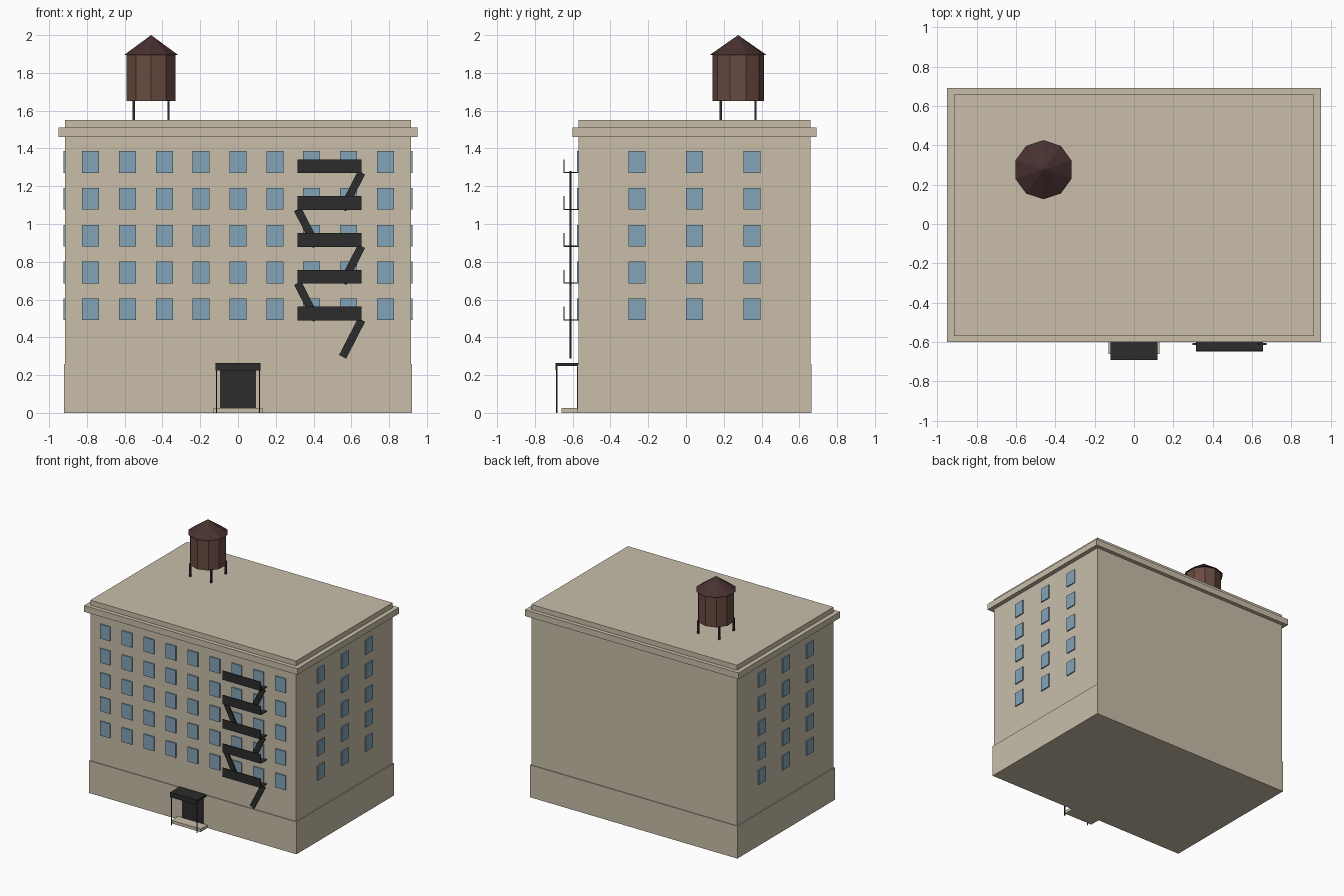
import bpy
import bmesh
import math
from mathutils import Matrix, Vector

cube = bpy.data.objects.get("Cube")
if cube:
    bpy.data.objects.remove(cube, do_unlink=True)


def material(name, rgb):
    m = bpy.data.materials.new(name)
    m.use_nodes = True
    m.diffuse_color = (*rgb, 1)
    m.node_tree.nodes["Principled BSDF"].inputs["Base Color"].default_value = (*rgb, 1)
    return m


stone = material("beige stone", (0.58, 0.515, 0.40))
glass = material("blue glass", (0.225, 0.37, 0.475))
iron = material("dark iron", (0.025, 0.025, 0.025))
wood = material("brown wood", (0.14, 0.07, 0.052))
shingle = material("dark brown roofing", (0.065, 0.031, 0.03))


def finish(name, bm, mat):
    mesh = bpy.data.meshes.new(name)
    bm.to_mesh(mesh)
    bm.free()
    mesh.materials.append(mat)
    obj = bpy.data.objects.new(name, mesh)
    bpy.context.collection.objects.link(obj)
    return obj


def boxes(name, mat, items):
    """Each item is (centre, size) or (centre, size, turn about y)."""
    bm = bmesh.new()
    for centre, size, *turn in items:
        matrix = Matrix.Translation(centre)
        if turn:
            matrix = matrix @ Matrix.Rotation(turn[0], 4, "Y")
        bmesh.ops.create_cube(bm, size=1, matrix=matrix @ Matrix.Diagonal((*size, 1)))
    return finish(name, bm, mat)


def cone(name, mat, centre, r1, r2, z0, z1, sides):
    bm = bmesh.new()
    bmesh.ops.create_cone(bm, cap_ends=True, segments=sides, radius1=r1, radius2=r2,
                          depth=z1 - z0,
                          matrix=Matrix.Translation((*centre, (z0 + z1) / 2)))
    return finish(name, bm, mat)


# Main block, stacked from the ground up
MID = 0.045
WX, WY = 0.915, 0.613
FRONT = MID - WY


def layer(name, hx, hy, z0, z1):
    boxes(name, stone, [((0, MID, (z0 + z1) / 2), (2 * hx, 2 * hy, z1 - z0))])


layer("ground_floor", WX + 0.007, WY + 0.006, 0, 0.26)
layer("upper_walls", WX, WY, 0.26, 1.46)
layer("cornice", WX + 0.035, WY + 0.032, 1.46, 1.51)
layer("parapet_roof", WX, WY, 1.51, 1.55)

# Windows on the front and both ends
FLOOR = 0.195
rows = [0.548 + FLOOR * i for i in range(5)]
boxes("front_windows", glass,
      [((FLOOR * c, FRONT, z), (0.09, 0.019, 0.115)) for c in range(-4, 5) for z in rows])
boxes("end_windows", glass,
      [((s * WX, MID + 0.305 * c, z), (0.019, 0.09, 0.115))
       for s in (-1, 1) for c in (-1, 0, 1) for z in rows])

# Fire escape: thin decks, front guard panels and alternating flights
decks = [0.492 + FLOOR * i for i in range(5)]
ESC_X, ESC_Y, ESC_W = 0.485, -0.645, 0.34
boxes("fire_escape_decks", iron,
      [((ESC_X, (ESC_Y + FRONT) / 2, z), (ESC_W, FRONT - ESC_Y, 0.006)) for z in decks])
boxes("fire_escape_guards", iron,
      [((ESC_X, ESC_Y, z + 0.034), (ESC_W, 0.006, 0.072)) for z in decks])
flights = []
for i, z in enumerate(decks):
    side = 1 if i % 2 == 0 else -1
    run = Vector((side * 0.1, 0, FLOOR))
    flights.append(((ESC_X + side * 0.119, -0.611, z - FLOOR / 2),
                    (0.042, 0.01, run.length), math.atan2(run.x, run.z)))
boxes("fire_escape_flights", iron, flights)

# Entrance: step, door, canopy and its posts
boxes("entrance_step", stone, [((0, -0.615, 0.0125), (0.26, 0.09, 0.025))])
boxes("entrance_door", iron, [((0, FRONT - 0.006, 0.135), (0.19, 0.008, 0.22))])
boxes("entrance_canopy", iron, [((0, -0.63, 0.257), (0.24, 0.12, 0.015)),
                                ((0, -0.6865, 0.245), (0.24, 0.007, 0.04))])
boxes("canopy_posts", iron,
      [((s * 0.114, -0.684, 0.125), (0.006, 0.006, 0.25)) for s in (-1, 1)])

# Rooftop water tank
TANK = (-0.46, 0.276)
cone("tank_barrel", wood, TANK, 0.136, 0.136, 1.65, 1.895, 10)
cone("tank_roof", shingle, TANK, 0.15, 0, 1.895, 2.0, 10)
boxes("tank_legs", iron,
      [((TANK[0] + sx * 0.092, TANK[1] + sy * 0.092, 1.602), (0.013, 0.013, 0.106))
       for sx in (-1, 1) for sy in (-1, 1)])
